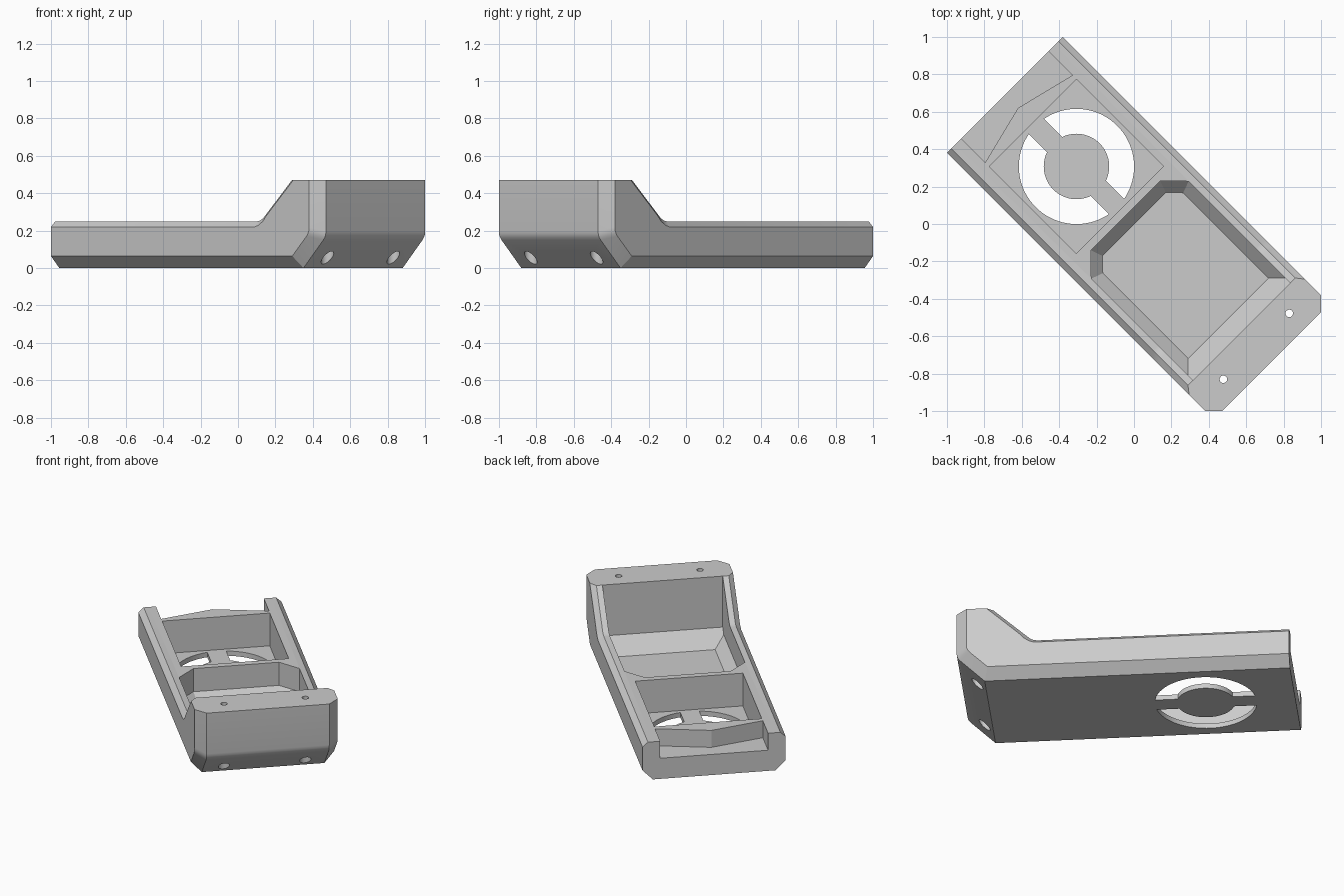
import bpy, bmesh, math

if "Cube" in bpy.data.objects:
    bpy.data.objects.remove(bpy.data.objects["Cube"], do_unlink=True)

grey = bpy.data.materials.new("plain_grey")
grey.use_nodes = True
grey.diffuse_color = (0.6, 0.6, 0.6, 1)
grey.node_tree.nodes["Principled BSDF"].inputs["Base Color"].default_value = (0.6, 0.6, 0.6, 1)


def loft(name, rings):
    """Closed solid through rings of equal point count."""
    bm = bmesh.new()
    loops = [[bm.verts.new(p) for p in ring] for ring in rings]
    n = len(loops[0])
    for a, b in zip(loops, loops[1:]):
        for i in range(n):
            j = (i + 1) % n
            bm.faces.new((a[i], a[j], b[j], b[i]))
    bm.faces.new(loops[0])
    bm.faces.new(loops[-1])
    bmesh.ops.recalc_face_normals(bm, faces=bm.faces)
    mesh = bpy.data.meshes.new(name)
    bm.to_mesh(mesh)
    bm.free()
    obj = bpy.data.objects.new(name, mesh)
    bpy.context.collection.objects.link(obj)
    mesh.materials.append(grey)
    return obj


def prism(name, points, z0, z1):
    return loft(name, [[(x, y, z) for x, y in points] for z in (z0, z1)])


def arc(cx, cy, r, a0, a1, n):
    return [(cx + r * math.cos(a0 + (a1 - a0) * i / n),
             cy + r * math.sin(a0 + (a1 - a0) * i / n)) for i in range(n + 1)]


def circle(cx, cy, r, n=32):
    return arc(cx, cy, r, 0, math.tau, n)[:-1]


REAR, FRONT, TOP, DECK, FLOOR = -0.976, 1.04, 0.47, 0.25, 0.032


def side_outline(y, t, c):
    """Length profile; t insets the bottom and front, c chamfers the top."""
    i = 0.064 * t
    front, bend = FRONT - i, 0.17 + 0.02 * t
    pts = [(REAR, i), (0.87 - 0.022 * t, i),
           (front - 0.02, bend - 0.02), (front - 0.009, bend - 0.006),
           (front - 0.002, bend + 0.01), (front, bend + 0.028),
           (front, TOP), (0.813 + 1.4 * c, TOP),
           (0.61 + 1.4 * c, 0.28), (0.592 + 1.2 * c, 0.264 - 0.4 * c),
           (0.572 + 0.8 * c, 0.254 - 0.8 * c), (0.55 + 0.5 * c, DECK - c),
           (REAR, DECK - c)]
    return [(x, y, z) for x, z in pts]


# Main body: chamfered duct with raised front block
half = [(0.438, 1, 0.03), (0.405, 0.476, 0), (0.375, 0, 0)]
sections = [(-y, t, c) for y, t, c in half] + half[::-1]
body = loft("duct_body", [side_outline(*s) for s in sections])


def pocket_ring(z, back, corner_y, corner_x, side, front):
    right = [(back, corner_y, z), (corner_x, side, z), (front, side, z)]
    return right + [(x, -y, z) for x, y, z in right[::-1]]


cutters = []

# Octagonal front pocket with sloped foot
cutters.append(loft("front_pocket", [
    pocket_ring(FLOOR, 0, 0.24, 0.068, 0.304, 0.714),
    pocket_ring(FLOOR + 0.064, -0.064, 0.262, 0.045, 0.368, 0.778),
    pocket_ring(FLOOR + 0.099, -0.064, 0.262, 0.045, 0.368, 0.813),
    pocket_ring(0.6, -0.064, 0.262, 0.045, 0.368, 0.813)]))

# Square fan pocket
FAN, S = -0.435, 0.329
cutters.append(prism("fan_pocket", [(FAN - S, -S), (FAN + S, -S), (FAN + S, S), (FAN - S, S)],
                     FLOOR, 0.6))

# Two half-ring vents, leaving a hub and two spokes
for s in (1, -1):
    outer, inner = math.asin(0.058 / 0.308), math.asin(0.058 / 0.175)
    ring = arc(FAN, 0, 0.308, outer, math.pi - outer, 40) + arc(FAN, 0, 0.175, math.pi - inner, inner, 28)
    cutters.append(prism("vent", [(x, s * y) for x, y in ring], -0.1, 0.15))

# Rear notch with a V-shaped wall
cutters.append(prism("rear_notch", [(-1.1, -0.33), (-0.795, -0.33), (-0.877, 0),
                                    (-0.795, 0.33), (-1.1, 0.33)], 0.137, 0.6))

# Screw holes with wider lower bores
for s in (1, -1):
    cutters.append(prism("screw_hole", circle(0.925, s * 0.249, 0.02), -0.1, 0.6))
    cutters.append(prism("screw_bore", circle(0.925, s * 0.249, 0.034), -0.1, 0.3))

bpy.ops.object.select_all(action="DESELECT")
bpy.context.view_layer.objects.active = body
body.select_set(True)
for cutter in cutters:
    mod = body.modifiers.new(cutter.name, "BOOLEAN")
    mod.operation, mod.solver, mod.object = "DIFFERENCE", "EXACT", cutter
    bpy.ops.object.modifier_apply(modifier=mod.name)
for cutter in cutters:
    bpy.data.objects.remove(cutter, do_unlink=True)

bpy.ops.object.shade_smooth_by_angle(angle=math.radians(25))
body.rotation_euler.z = -math.pi / 4
